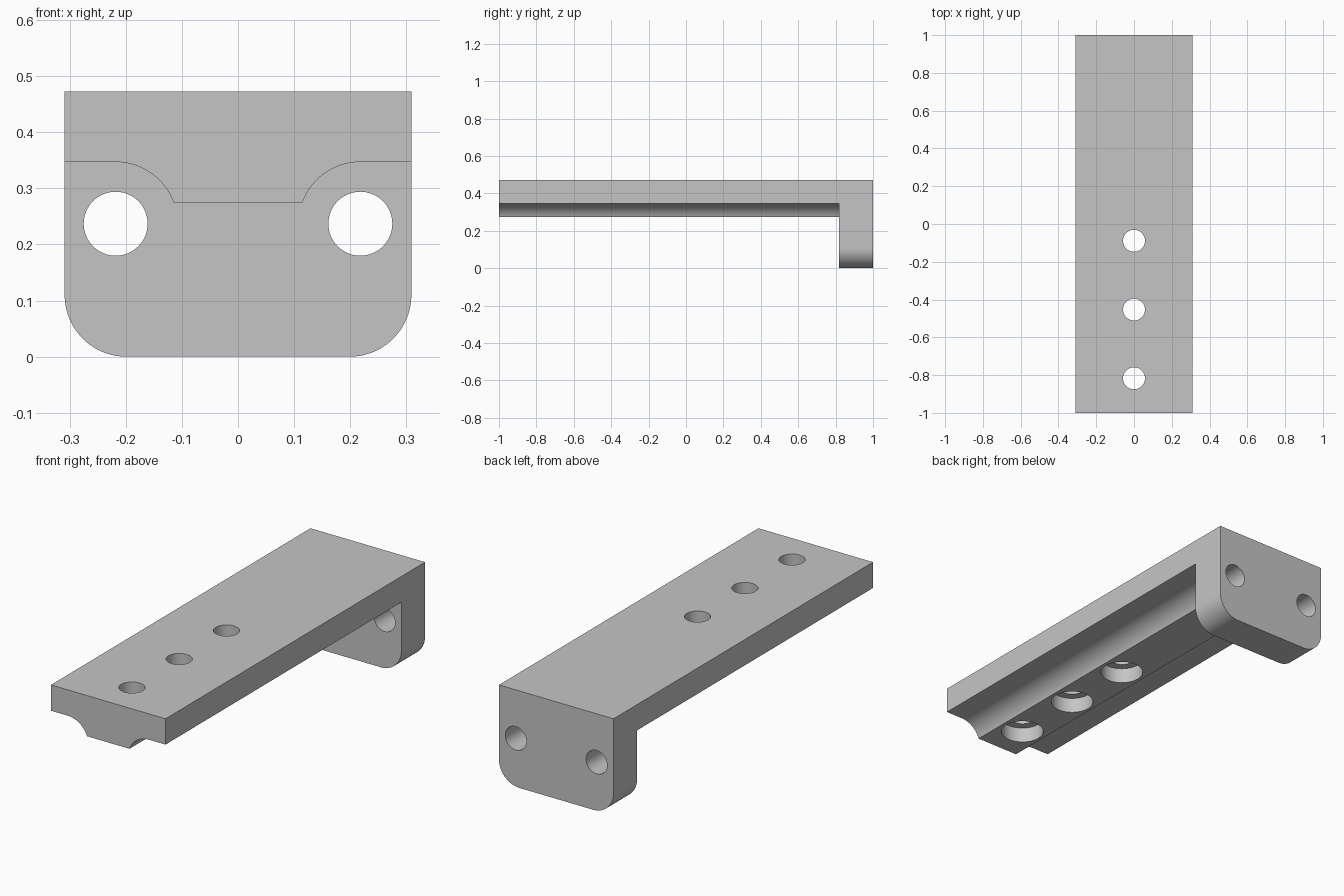
import bpy, bmesh
from math import sin, cos, radians
from mathutils import Matrix, Vector

cube = bpy.data.objects.get("Cube")
if cube:
    bpy.data.objects.remove(cube, do_unlink=True)

HALF_W, TOP = 0.309, 0.473       # half width and height of the bracket
CORNER = 0.11                    # rounded corners and coves
PLATE_Y = 0.818                  # inner face of the end plate
HOLE_X, HOLE_Z = 0.218, 0.237    # end plate holes, also cove centres
STEP_Z = 0.347                   # underside of the side ledges

grey = bpy.data.materials.new("plain grey")
grey.use_nodes = True
colour = (0.56, 0.56, 0.56, 1)
grey.diffuse_color = colour
grey.node_tree.nodes["Principled BSDF"].inputs["Base Color"].default_value = colour


def make_object(name, bm):
    bmesh.ops.recalc_face_normals(bm, faces=bm.faces)
    mesh = bpy.data.meshes.new(name)
    bm.to_mesh(mesh)
    bm.free()
    mesh.materials.append(grey)
    obj = bpy.data.objects.new(name, mesh)
    bpy.context.collection.objects.link(obj)
    return obj


def arc(cx, cz, r, start, end, steps=20):
    angles = [radians(start + (end - start) * i / steps) for i in range(steps + 1)]
    return [(cx + r * cos(a), cz + r * sin(a)) for a in angles]


def prism(name, right_half, y0, y1):
    """Mirror a half outline in x and extrude it along y."""
    outline = right_half + [(-x, z) for x, z in reversed(right_half)]
    bm = bmesh.new()
    face = bm.faces.new([bm.verts.new((x, y0, z)) for x, z in outline])
    new = bmesh.ops.extrude_face_region(bm, geom=[face])["geom"]
    verts = [v for v in new if isinstance(v, bmesh.types.BMVert)]
    bmesh.ops.translate(bm, verts=verts, vec=(0, y1 - y0, 0))
    return make_object(name, bm)


def cylinder(name, start, end, radius):
    start, end = Vector(start), Vector(end)
    axis = end - start
    turn = axis.to_track_quat('Z', 'Y').to_matrix().to_4x4()
    bm = bmesh.new()
    bmesh.ops.create_cone(bm, cap_ends=True, segments=64, radius1=radius,
                          radius2=radius, depth=axis.length,
                          matrix=Matrix.Translation((start + end) / 2) @ turn)
    return make_object(name, bm)


def cut(target, cutter):
    cutter.hide_render = True
    bpy.context.view_layer.objects.active = target
    mod = target.modifiers.new("cut", 'BOOLEAN')
    mod.operation, mod.solver, mod.object = 'DIFFERENCE', 'EXACT', cutter
    bpy.ops.object.modifier_apply(modifier=mod.name)
    bpy.data.objects.remove(cutter, do_unlink=True)


# Solid block with rounded lower corners
block = arc(HALF_W - CORNER, CORNER, CORNER, -90, 0) + [(HALF_W, TOP)]
bracket = prism("mounting_bracket", block, -1, 1)

# Clear below the arm, leaving a central rib with coved sides
clearance = [(0.4, -0.1), (0.4, STEP_Z)] + arc(HOLE_X, HOLE_Z, CORNER, 90, 160)
cut(bracket, prism("arm_clearance", clearance, -1.1, PLATE_Y))

# Counterbored holes along the arm
for y in (-0.817, -0.453, -0.089):
    cut(bracket, cylinder("counterbore", (0, y, 0.2), (0, y, 0.35), 0.098))
    cut(bracket, cylinder("screw_hole", (0, y, 0.3), (0, y, 0.6), 0.058))

# Pair of holes through the end plate
for side in (-1, 1):
    x = side * HOLE_X
    cut(bracket, cylinder("plate_hole", (x, 0.7, HOLE_Z), (x, 1.1, HOLE_Z), 0.057))

# Smooth curved walls, keep crisp edges
bpy.ops.object.select_all(action='DESELECT')
bracket.select_set(True)
bpy.context.view_layer.objects.active = bracket
bpy.ops.object.shade_smooth_by_angle(angle=radians(30))
